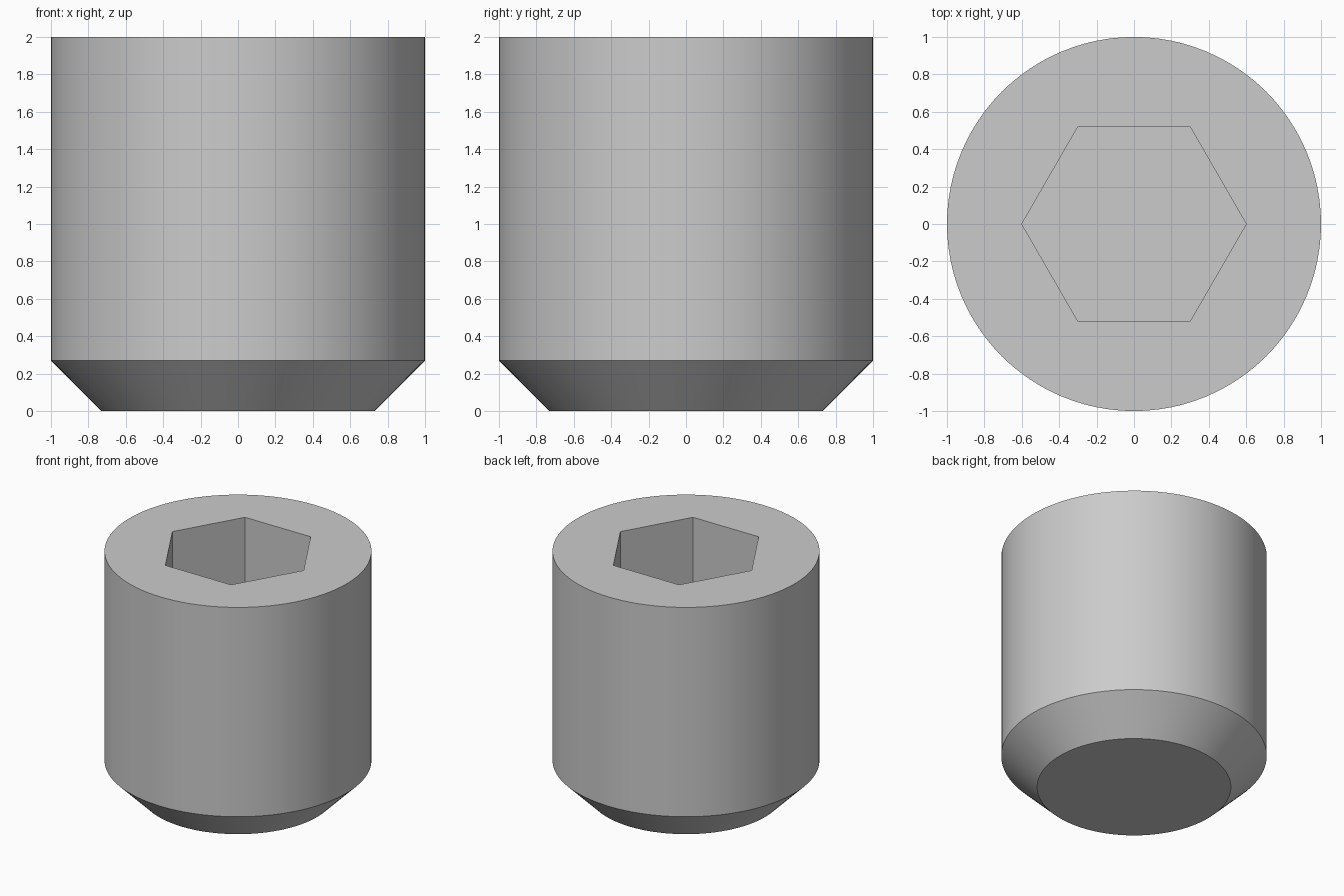
import bpy, bmesh, math

SEGMENTS = 96           # multiple of six, so the top splits evenly around the socket
RADIUS, HEIGHT = 1.0, 2.0
POINT_RADIUS, CHAMFER_TOP = 0.73, 0.27
SOCKET_RADIUS, SOCKET_DEPTH = 0.60, 0.80

old = bpy.data.objects.get("Cube")
if old:
    bpy.data.objects.remove(old, do_unlink=True)

steel = bpy.data.materials.new("grey steel")
steel.use_nodes = True
colour = (0.6, 0.6, 0.6, 1)
steel.diffuse_color = colour
steel.node_tree.nodes["Principled BSDF"].inputs["Base Color"].default_value = colour

bm = bmesh.new()


def ring(radius, z, count):
    """Ring of vertices, starting on +x."""
    angles = [math.tau * i / count for i in range(count)]
    return [bm.verts.new((radius * math.cos(a), radius * math.sin(a), z)) for a in angles]


def wall(a, b):
    """Band of quads between two equal rings."""
    n = len(a)
    for i in range(n):
        j = (i + 1) % n
        bm.faces.new((a[i], a[j], b[j], b[i]))


# Outer body with chamfered flat point
point = ring(POINT_RADIUS, 0, SEGMENTS)
shoulder = ring(RADIUS, CHAMFER_TOP, SEGMENTS)
rim = ring(RADIUS, HEIGHT, SEGMENTS)
bm.faces.new(point[::-1])
wall(point, shoulder)
wall(shoulder, rim)

# Hexagonal socket
mouth = ring(SOCKET_RADIUS, HEIGHT, 6)
floor = ring(SOCKET_RADIUS, HEIGHT - SOCKET_DEPTH, 6)
wall(mouth, floor)
bm.faces.new(floor)

# Flat top, one sector per socket side
step = SEGMENTS // 6
for k in range(6):
    arc = [rim[(k * step + i) % SEGMENTS] for i in range(step + 1)]
    bm.faces.new(arc + [mouth[(k + 1) % 6], mouth[k]])

bmesh.ops.recalc_face_normals(bm, faces=bm.faces[:])
mesh = bpy.data.meshes.new("set_screw")
bm.to_mesh(mesh)
bm.free()
mesh.materials.append(steel)

screw = bpy.data.objects.new("set_screw", mesh)
bpy.context.collection.objects.link(screw)
bpy.ops.object.select_all(action='DESELECT')
screw.select_set(True)
bpy.context.view_layer.objects.active = screw
bpy.ops.object.shade_smooth_by_angle(angle=math.radians(30))
